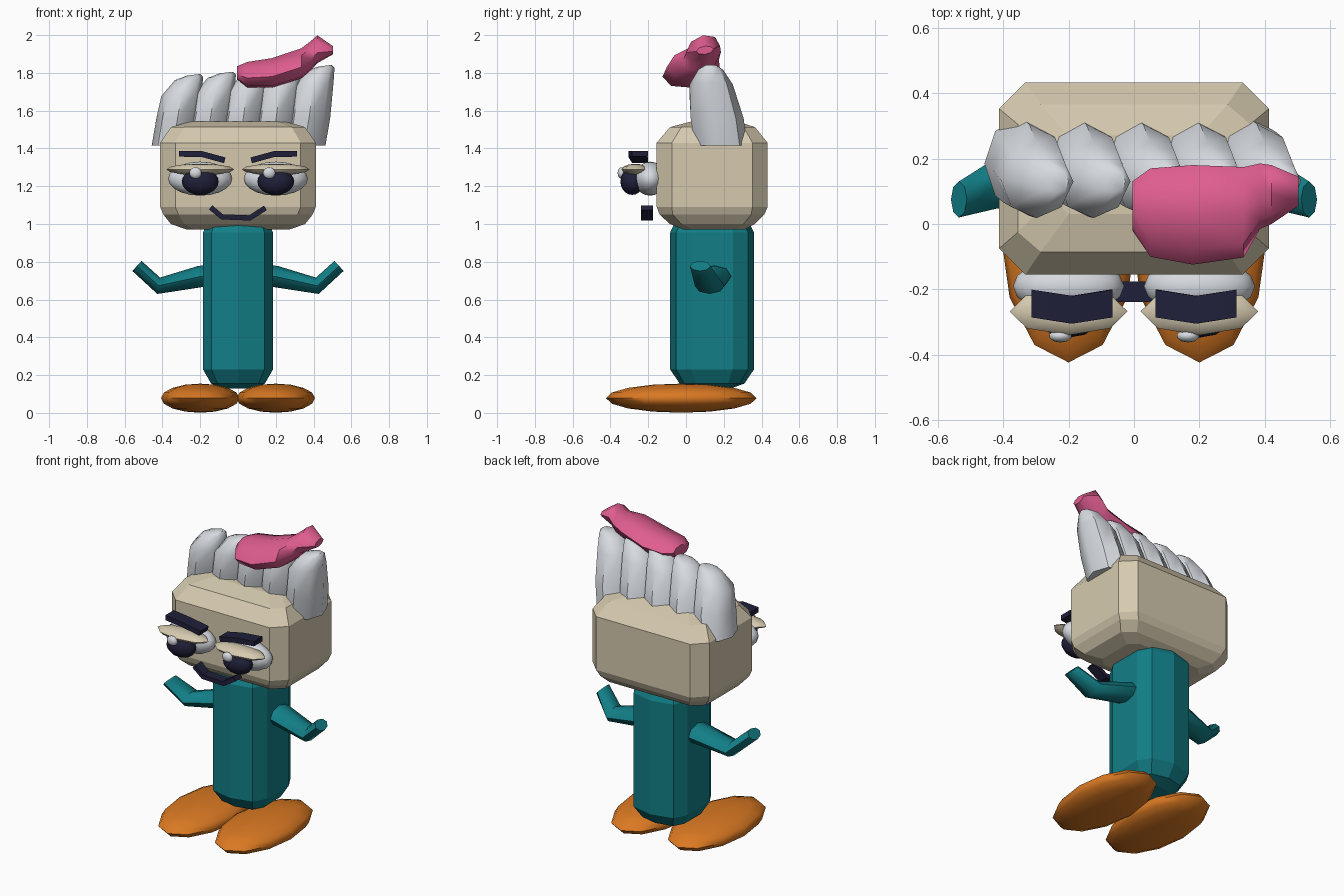
import bpy, bmesh, math
from mathutils import Vector

if "Cube" in bpy.data.objects:
    bpy.data.objects.remove(bpy.data.objects["Cube"])


def material(name, rgb):
    m = bpy.data.materials.new(name)
    m.diffuse_color = (*rgb, 1)
    m.use_nodes = True
    m.node_tree.nodes["Principled BSDF"].inputs["Base Color"].default_value = m.diffuse_color
    return m


BEIGE = material("beige_skin", (0.67, 0.59, 0.43))
TEAL = material("teal_cloth", (0.006, 0.21, 0.24))
ORANGE = material("orange_shoe", (0.70, 0.19, 0.016))
WHITE = material("pale_grey", (0.68, 0.71, 0.75))
PINK = material("pink", (0.74, 0.11, 0.28))
DARK = material("dark_navy", (0.014, 0.014, 0.042))


def finish(bm, name, mat, angle):
    bmesh.ops.recalc_face_normals(bm, faces=bm.faces)
    me = bpy.data.meshes.new(name)
    bm.to_mesh(me)
    bm.free()
    ob = bpy.data.objects.new(name, me)
    bpy.context.collection.objects.link(ob)
    me.materials.append(mat)
    if angle:
        bpy.ops.object.select_all(action='DESELECT')
        ob.select_set(True)
        bpy.context.view_layer.objects.active = ob
        bpy.ops.object.shade_smooth_by_angle(angle=math.radians(angle))
    return ob


def loft(name, loops, mat, angle=40):
    """Skin a stack of equal-length point loops and cap both ends."""
    bm = bmesh.new()
    rows = [[bm.verts.new(p) for p in loop] for loop in loops]
    n = len(rows[0])
    for a, b in zip(rows, rows[1:]):
        for i in range(n):
            j = (i + 1) % n
            bm.faces.new((a[i], a[j], b[j], b[i]))
    bm.faces.new(rows[0])
    bm.faces.new(rows[-1])
    return finish(bm, name, mat, angle)


def ellipsoid(name, centre, radii, mat, seg=12, rings=8, angle=60):
    bm = bmesh.new()
    bmesh.ops.create_uvsphere(bm, u_segments=seg, v_segments=rings, radius=1)
    for v in bm.verts:
        v.co = Vector(c + r * k for c, r, k in zip(centre, radii, v.co))
    return finish(bm, name, mat, angle)


def ring(n, offset=0.0):
    return [(math.cos(math.tau * (i + offset) / n), math.sin(math.tau * (i + offset) / n))
            for i in range(n)]


def tube(name, path, sizes, mat, n=8, angle=40):
    """Tube in the xz plane; sizes are (half thickness, half depth in y)."""
    pts = [Vector(p) for p in path]
    loops = []
    for k, p in enumerate(pts):
        t = (pts[min(k + 1, len(pts) - 1)] - pts[max(k - 1, 0)])
        side = Vector((-t.z, 0, t.x)).normalized()
        h, d = sizes[k]
        loops.append([p + side * (h * c) + Vector((0, d * s, 0))
                      for c, s in ring(n, 0.5 if n == 4 else 0)])
    return loft(name, loops, mat, angle)


def chamfered(hx, y0, y1, cx, cy, z):
    """Eight-sided rectangle with cut corners."""
    return [(hx, y0 + cy, z), (hx, y1 - cy, z), (hx - cx, y1, z), (cx - hx, y1, z),
            (-hx, y1 - cy, z), (-hx, y0 + cy, z), (cx - hx, y0, z), (hx - cx, y0, z)]


# head: chamfered block
loft("head", [
    chamfered(0.27, -0.01, 0.31, 0.05, 0.05, 0.97),
    chamfered(0.355, -0.085, 0.365, 0.07, 0.06, 1.00),
    chamfered(0.395, -0.14, 0.415, 0.08, 0.07, 1.05),
    chamfered(0.412, -0.155, 0.432, 0.08, 0.08, 1.09),
    chamfered(0.412, -0.155, 0.432, 0.08, 0.08, 1.43),
    chamfered(0.355, -0.085, 0.365, 0.07, 0.06, 1.513),
    chamfered(0.25, 0.03, 0.27, 0.05, 0.05, 1.543)], BEIGE, 0)


# body: tall faceted column with rounded ends
def body_ring(s, z):
    half = [(0.185, -0.11), (0.185, 0.11), (0.14, 0.19), (0, 0.222), (-0.14, 0.19)]
    return [(x * k * s, 0.138 + y * k * s, z) for k in (1, -1) for x, y in half]


loft("body", [body_ring(s, z) for s, z in (
    (0.45, 0.13), (0.77, 0.155), (1, 0.23), (1, 0.955), (0.9, 1.0), (0.5, 1.01))], TEAL, 15)

# tufts of hair, leaning sideways and forward
for k in range(5):
    x0, up = -0.345 + 0.174 * k, 0.012 * k
    loops = []
    for z, cx, cy, rx, ry in ((1.415, 0, 0.185, 0.112, 0.14),
                              (1.56, 0.025, 0.165, 0.112, 0.14),
                              (1.69, 0.047, 0.133, 0.108, 0.115),
                              (1.77, 0.085, 0.13, 0.075, 0.065),
                              (1.79, 0.11, 0.13, 0.035, 0.035)):
        loops.append([(x0 + cx + rx * c, cy + ry * s,
                       z + (up + 0.12 * rx * c if z > 1.6 else 0)) for c, s in ring(8)])
    loft(f"hair_tuft_{k + 1}", loops, WHITE, 45)

# pink quiff lying on top of the hair
loft("pink_quiff", [
    [(x, cy + ry * c, cz + rz * s + 0.25 * rz * c) for c, s in ring(8)]
    for x, cy, cz, ry, rz in (
        (-0.005, 0.055, 1.80, 0.075, 0.035),
        (0.05, 0.035, 1.79, 0.135, 0.068),
        (0.18, 0.028, 1.80, 0.152, 0.078),
        (0.335, 0.036, 1.85, 0.138, 0.08),
        (0.385, 0.085, 1.89, 0.10, 0.078),
        (0.42, 0.09, 1.925, 0.09, 0.074),
        (0.502, 0.10, 1.92, 0.045, 0.022))], PINK, 50)

# mouth
tube("mouth", [(-0.145, -0.207, 1.088), (-0.085, -0.207, 1.038),
               (0.062, -0.207, 1.032), (0.145, -0.207, 1.085)],
     [(0.02, 0.045)] * 4, DARK, 4, 20)

for side, s in (("left", -1), ("right", 1)):
    # shoe
    ellipsoid(f"{side}_foot", (s * 0.2, -0.025, 0.078), (0.208, 0.398, 0.077), ORANGE, 12, 8)
    # bent arm
    tube(f"{side}_arm", [(s * 0.13, 0.15, 0.727), (s * 0.20, 0.15, 0.722),
                         (s * 0.42, 0.125, 0.673), (s * 0.535, 0.075, 0.778)],
         [(0.057, 0.09), (0.057, 0.09), (0.044, 0.078), (0.036, 0.055)], TEAL, 8, 50)
    # eye
    ellipsoid(f"{side}_eyeball", (s * 0.2, -0.19, 1.24), (0.17, 0.085, 0.09), WHITE, 16, 10)
    ellipsoid(f"{side}_pupil", (s * 0.2, -0.285, 1.224), (0.097, 0.062, 0.07), DARK, 12, 10)
    ellipsoid(f"{side}_eye_glint", (s * 0.195 - 0.03, -0.342, 1.27),
              (0.035, 0.02, 0.03), WHITE, 10, 8)
    ellipsoid(f"{side}_eyelid", (s * 0.2, -0.267, 1.289), (0.18, 0.073, 0.03), BEIGE, 8, 6)
    # eyebrow
    tube(f"{side}_eyebrow", [(s * 0.07, -0.243, 1.337), (s * 0.19, -0.262, 1.37),
                             (s * 0.313, -0.243, 1.372)],
         [(0.022, 0.06)] * 3, DARK, 4, 20)
